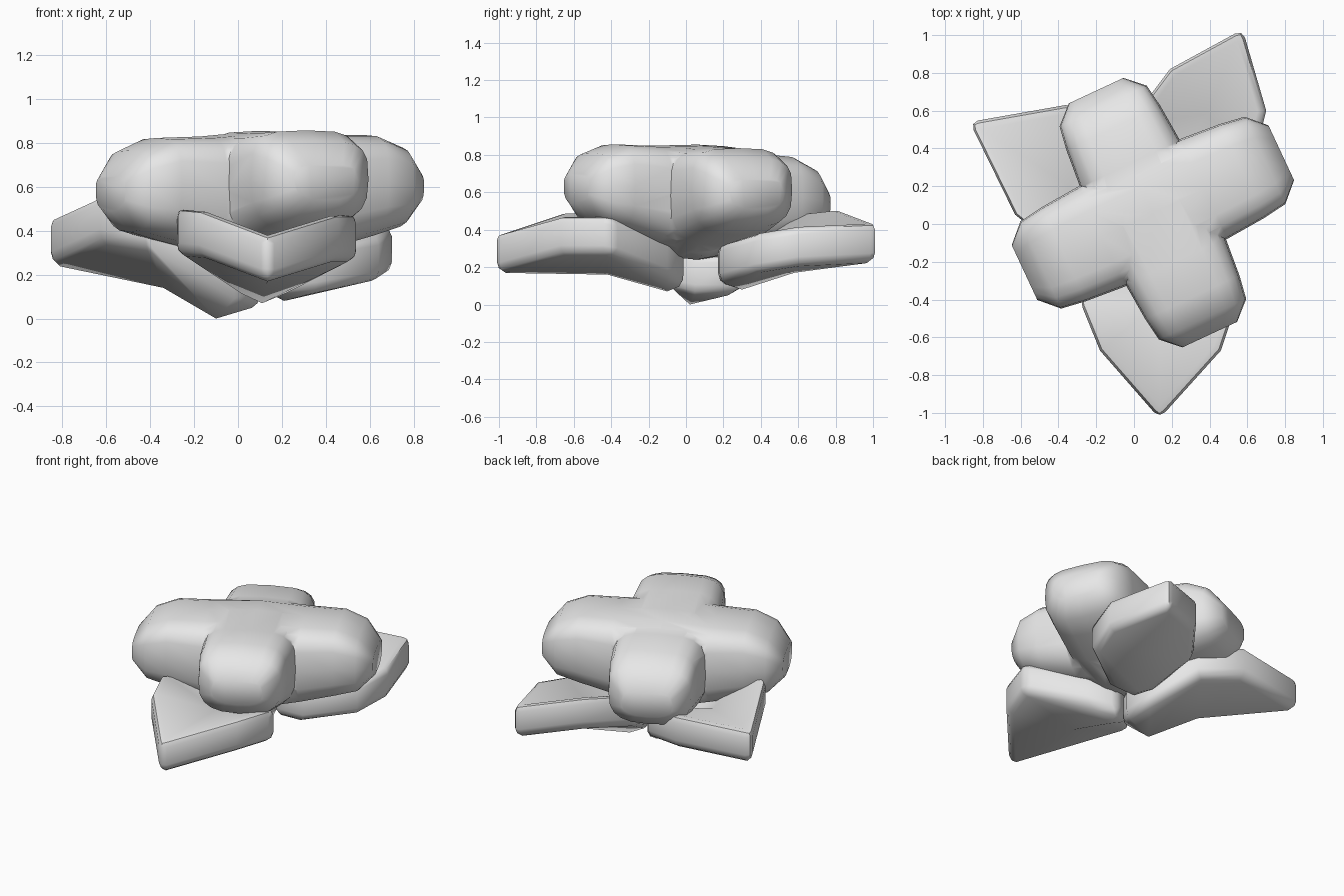
import bpy
import bmesh
from math import cos, sin, pi, radians, copysign

cube = bpy.data.objects.get("Cube")
if cube:
    bpy.data.objects.remove(cube, do_unlink=True)

# Single plain grey material
grey = bpy.data.materials.new("plain grey")
grey.use_nodes = True
grey.diffuse_color = (0.8, 0.8, 0.8, 1)
grey.node_tree.nodes["Principled BSDF"].inputs["Base Color"].default_value = grey.diffuse_color


def make_object(name, bm):
    """Turn a bmesh into a linked object with consistent outward faces."""
    bmesh.ops.recalc_face_normals(bm, faces=bm.faces[:])
    mesh = bpy.data.meshes.new(name)
    bm.to_mesh(mesh)
    bm.free()
    mesh.materials.append(grey)
    obj = bpy.data.objects.new(name, mesh)
    bpy.context.collection.objects.link(obj)
    return obj


def finish(obj, modifier, angle):
    """Apply the modifier and shade smooth, keeping strong creases."""
    bpy.ops.object.select_all(action="DESELECT")
    obj.select_set(True)
    bpy.context.view_layer.objects.active = obj
    bpy.ops.object.modifier_apply(modifier=modifier.name)
    bpy.ops.object.shade_smooth_by_angle(angle=radians(angle))


# Petal profile from centre to tip: radius, half width, top, bottom
PETAL = [(0, .295, .855, .24), (.3, .292, .845, .32), (.52, .275, .85, .385),
         (.655, .255, .8, .43), (.75, .16, .69, .53)]
CENTRE = (.10, .06)
SIDES = 20


def petal_ring(bm, radius, half_width, top, bottom, angle):
    """One rounded cross-section: boxy above, rounder below."""
    middle = (top + bottom) / 2 + .01
    ring = []
    for i in range(SIDES):
        a = 2 * pi * i / SIDES
        c, s = cos(a), sin(a)
        power = .55 if s >= 0 else .7
        across = half_width * copysign(abs(c) ** power, c)
        height = (top - middle) if s >= 0 else (middle - bottom)
        z = middle + height * copysign(abs(s) ** power, s)
        x = CENTRE[0] + radius * cos(angle) - across * sin(angle)
        y = CENTRE[1] + radius * sin(angle) + across * cos(angle)
        ring.append(bm.verts.new((x, y, z)))
    return ring


def petal_pair(name, degrees, stretch, lift_far, lift_near):
    """Two opposite petals lofted as one bar through the flower centre."""
    bm = bmesh.new()
    rings = []
    stations = [(-1, p) for p in reversed(PETAL[1:])] + [(1, p) for p in PETAL]
    for sign, (r, w, top, bottom) in stations:
        lift = (lift_far if sign > 0 else lift_near) * r / PETAL[-1][0]
        rings.append(petal_ring(bm, sign * r * stretch, w, top + lift,
                                bottom + lift, radians(degrees)))
    for a, b in zip(rings, rings[1:]):
        for i in range(SIDES):
            j = (i + 1) % SIDES
            bm.faces.new((a[i], a[j], b[j], b[i]))
    bm.faces.new(rings[0])
    bm.faces.new(rings[-1])
    return make_object(name, bm)


# Four-petal blossom: two crossing bars merged into one surface
blossom = petal_pair("blossom", 25, 1, -.02, -.04)
crossing = petal_pair("crossing_petals", 115, .95, -.08, .01)
union = blossom.modifiers.new("union", "BOOLEAN")
union.operation = "UNION"
union.solver = "EXACT"
union.object = crossing
finish(blossom, union, 75)
bpy.data.objects.remove(crossing, do_unlink=True)


def leaf(name, keel, outline, thickness=.21):
    """Thick cupped leaf: an outline of eight points around a two-point keel."""
    bm = bmesh.new()
    layers = []
    for lift in (0, thickness):
        rim = [bm.verts.new((x, y, z + lift)) for x, y, z in outline]
        mid, base = [bm.verts.new((x, y, z + lift)) for x, y, z in keel]
        for i in range(8):
            bm.faces.new((rim[i], rim[(i + 1) % 8], base if 2 <= i < 6 else mid))
        for wing in (rim[2], rim[6]):
            bm.faces.new((mid, base, wing))
        layers.append(rim)
    low, high = layers
    for i in range(8):
        j = (i + 1) % 8
        bm.faces.new((low[i], low[j], high[j], high[i]))
    obj = make_object(name, bm)
    bevel = obj.modifiers.new("rounded_rim", "BEVEL")
    bevel.width = .045
    bevel.segments = 2
    bevel.limit_method = "ANGLE"
    bevel.angle_limit = radians(52)
    bevel.use_clamp_overlap = False
    finish(obj, bevel, 50)


# Outlines run: tip, first wing, blunt base, second wing
leaf("front_leaf", [(.13, -.42, .16), (.11, -.1, .07)],
     [(.135, -1.03, .17), (.46, -.67, .27), (.55, -.4, .27), (.3, -.1, .15),
      (.12, .0, .11), (-.04, -.1, .14), (-.29, -.4, .3), (-.18, -.67, .29)])
leaf("right_leaf", [(-.34, .2, .14), (-.1, .02, 0)],
     [(-.87, .54, .25), (-.63, .05, .36), (-.42, -.12, .33), (.02, -.09, .09),
      (.1, .05, .06), (.1, .27, .06), (-.08, .52, .21), (-.36, .63, .26)])
leaf("back_leaf", [(.38, .58, .17), (.21, .3, .08)],
     [(.575, 1.03, .23), (.19, .82, .31), (-.02, .54, .28), (.06, .3, .16),
      (.16, .17, .12), (.36, .18, .12), (.64, .36, .17), (.7, .6, .21)])
